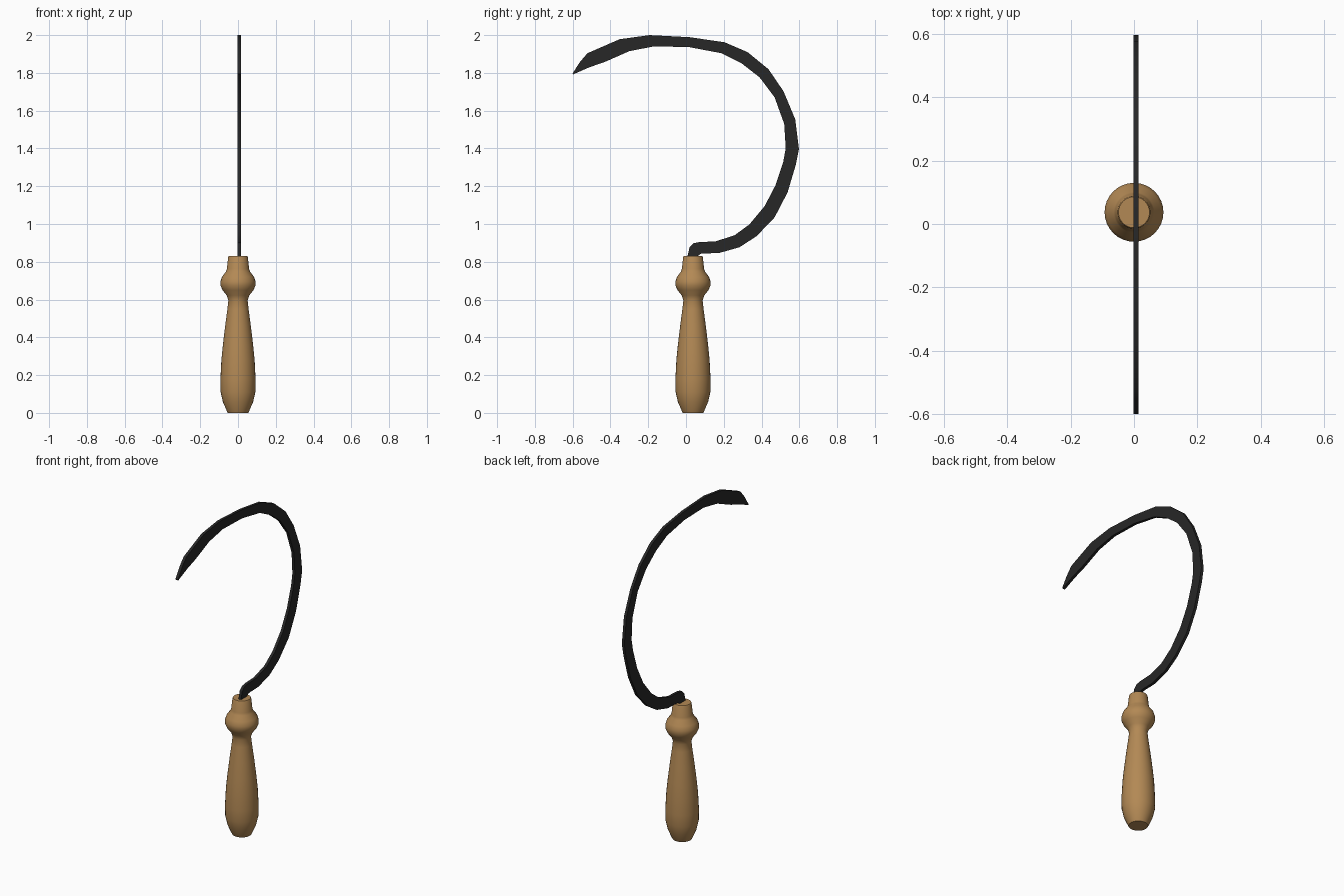
import bpy, bmesh, math


def make_object(name, bm, color, smooth_angle):
    bmesh.ops.recalc_face_normals(bm, faces=bm.faces[:])
    mesh = bpy.data.meshes.new(name)
    bm.to_mesh(mesh)
    bm.free()
    obj = bpy.data.objects.new(name, mesh)
    bpy.context.collection.objects.link(obj)
    mat = bpy.data.materials.new(name + "_material")
    mat.diffuse_color = color
    mesh.materials.append(mat)
    bpy.ops.object.select_all(action='DESELECT')
    obj.select_set(True)
    bpy.context.view_layer.objects.active = obj
    bpy.ops.object.shade_smooth_by_angle(angle=math.radians(smooth_angle))
    return obj


# Turned wooden handle: (radius, height) profile spun around its axis
profile = [(0.054, 0), (0.06, 0.012), (0.08, 0.058), (0.092, 0.11), (0.093, 0.18),
           (0.088, 0.28), (0.08, 0.36), (0.068, 0.46), (0.056, 0.55),
           (0.051, 0.595), (0.06, 0.622), (0.082, 0.65), (0.093, 0.675),
           (0.093, 0.695), (0.085, 0.72), (0.064, 0.748), (0.059, 0.762),
           (0.052, 0.825), (0.049, 0.831)]
SIDES = 32
bm = bmesh.new()
rings = [[bm.verts.new((r * math.cos(2 * math.pi * i / SIDES),
                        0.037 + r * math.sin(2 * math.pi * i / SIDES), z))
          for i in range(SIDES)] for r, z in profile]
for a, b in zip(rings, rings[1:]):
    for i in range(SIDES):
        j = (i + 1) % SIDES
        bm.faces.new((a[i], a[j], b[j], b[i]))
bm.faces.new(rings[0])
bm.faces.new(rings[-1])
make_object("handle", bm, (0.45, 0.25, 0.09, 1), 40)

# Curved flat blade: (outer y, outer z, inner y, inner z) from tang to tip
stations = [
    (0.055, 0.78, 0.010, 0.78), (0.061, 0.83, 0.008, 0.83),
    (0.080, 0.843, 0.019, 0.877), (0.100, 0.845, 0.040, 0.898),
    (0.130, 0.845, 0.070, 0.904), (0.177, 0.847, 0.156, 0.908),
    (0.283, 0.877, 0.257, 0.940), (0.373, 0.935, 0.336, 0.998),
    (0.469, 1.035, 0.416, 1.094), (0.538, 1.168, 0.474, 1.205),
    (0.582, 1.316, 0.515, 1.330), (0.598, 1.396, 0.528, 1.400),
    (0.578, 1.555, 0.520, 1.530), (0.516, 1.703, 0.469, 1.671),
    (0.437, 1.819, 0.389, 1.777), (0.326, 1.910, 0.294, 1.851),
    (0.204, 1.962, 0.188, 1.904), (0.019, 1.989, 0.019, 1.936),
    (-0.193, 2.0, -0.167, 1.941), (-0.352, 1.978, -0.300, 1.915),
    (-0.522, 1.904, -0.432, 1.857), (-0.562, 1.857, -0.511, 1.830),
    (-0.600, 1.798, -0.598, 1.792)]
X0, X1 = -0.002, 0.015
bm = bmesh.new()
loops = [[bm.verts.new(c) for c in ((X0, oy, oz), (X1, oy, oz), (X1, iy, iz), (X0, iy, iz))]
         for oy, oz, iy, iz in stations]
for a, b in zip(loops, loops[1:]):
    for i in range(4):
        j = (i + 1) % 4
        bm.faces.new((a[i], a[j], b[j], b[i]))
bm.faces.new(loops[0])
bm.faces.new(loops[-1])
make_object("blade", bm, (0.02, 0.02, 0.02, 1), 30)
